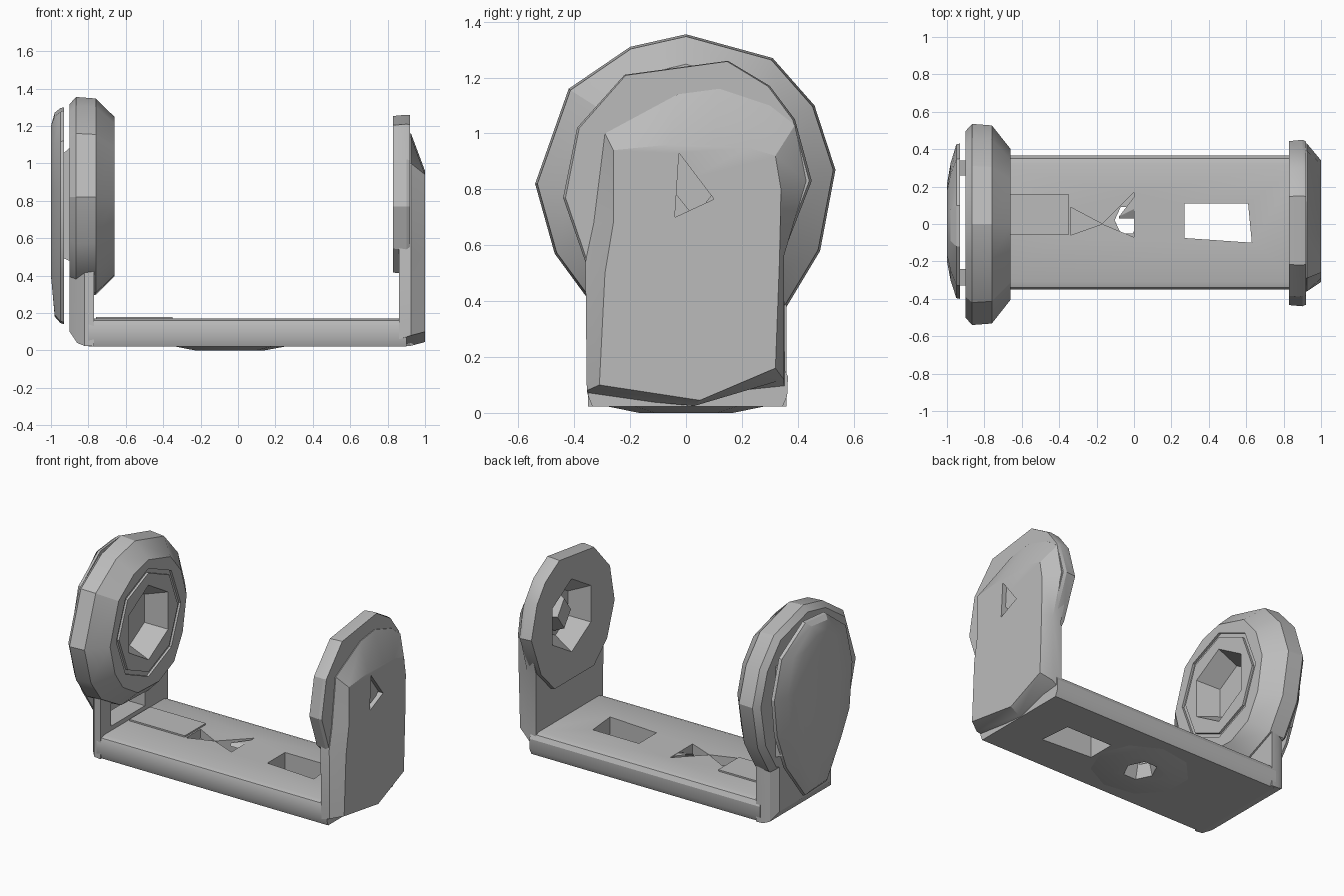
import bpy, bmesh
from math import cos, sin, pi, radians

cube = bpy.data.objects.get("Cube")
if cube:
    bpy.data.objects.remove(cube, do_unlink=True)

grey = bpy.data.materials.new("plain grey")
grey.use_nodes = True
grey.diffuse_color = (0.5, 0.5, 0.5, 1)
grey.node_tree.nodes["Principled BSDF"].inputs["Base Color"].default_value = (0.5, 0.5, 0.5, 1)


def loft(name, loops):
    """Closed solid through rings of 3D points, all with equal counts."""
    bm = bmesh.new()
    rings = [[bm.verts.new(p) for p in ring] for ring in loops]
    n = len(rings[0])
    for a, b in zip(rings, rings[1:]):
        for i in range(n):
            j = (i + 1) % n
            bm.faces.new((a[i], a[j], b[j], b[i]))
    bm.faces.new(rings[0])
    bm.faces.new(rings[-1])
    bmesh.ops.recalc_face_normals(bm, faces=bm.faces)
    mesh = bpy.data.meshes.new(name)
    bm.to_mesh(mesh)
    bm.free()
    obj = bpy.data.objects.new(name, mesh)
    bpy.context.collection.objects.link(obj)
    mesh.materials.append(grey)
    return obj


def at_x(x, outline, scale_y=1.0, scale_z=None, centre=(0, 0.82)):
    cy, cz = centre
    sz = scale_y if scale_z is None else scale_z
    return [(x, cy + (y - cy) * scale_y, cz + (z - cz) * sz) for y, z in outline]


def at_z(z, outline):
    return [(x, y, z) for x, y in outline]


def rect(a0, a1, b0, b1):
    return [(a0, b0), (a1, b0), (a1, b1), (a0, b1)]


def ngon(n, ra, rb, ca=0.0, cb=0.0, turn=0.0):
    return [(ca + ra * cos(turn + 2 * pi * i / n), cb + rb * sin(turn + 2 * pi * i / n)) for i in range(n)]


def cut(obj, cutter):
    """Subtract a closed solid and discard it."""
    cutter.hide_render = True
    mod = obj.modifiers.new("cut", 'BOOLEAN')
    mod.operation = 'DIFFERENCE'
    mod.solver = 'EXACT'
    mod.object = cutter
    bpy.context.view_layer.objects.active = obj
    bpy.ops.object.modifier_apply(modifier=mod.name)
    bpy.data.objects.remove(cutter, do_unlink=True)


def smooth(obj, angle=24):
    bpy.ops.object.select_all(action='DESELECT')
    obj.select_set(True)
    bpy.context.view_layer.objects.active = obj
    bpy.ops.object.shade_smooth_by_angle(angle=radians(angle))


# Base bar with rounded long edges
bar = [(-.335, .022), (.345, .022), (.362, .06), (.365, .13), (.35, .16), (.32, .17),
       (-.31, .17), (-.34, .16), (-.35, .13), (-.35, .06)]
base = loft("base_bar", [at_x(-.8, bar), at_x(.9, bar)])
window = [(.27, -.075), (.63, -.1), (.61, .11), (.27, .11)]
cut(base, loft("window_cutter", [at_z(-.1, window), at_z(.3, window)]))

# Shallow boss under the base
boss = loft("bottom_boss", [at_z(0, ngon(9, .19, .17, -.05)), at_z(.024, ngon(9, .32, .29, -.05))])
for part in (base, boss):
    cut(part, loft("hole_cutter", [at_z(-.02, ngon(6, .1, .12, -.03, .02)),
                                   at_z(.1, ngon(6, .06, .075, -.04, .02))]))

# Bow-tie opening on the top of the base
wedge = [(-.17, 0), (0, -.07), (0, .17)]
cut(base, loft("wedge_cutter", [at_z(.085, wedge), at_z(.3, wedge)]))
left_wedge = [(-.34, -.06), (-.17, 0), (-.34, .09)]
cut(base, loft("notch_cutter", [at_z(.11, left_wedge), at_z(.3, left_wedge)]))
loft("bow_tie_fin", [at_z(.15, [(-.08, .03), (0, .03), (0, .07)]),
                     at_z(.168, [(-.08, .04), (.02, .09), (.02, .17)])])
loft("top_plate", [at_z(.165, rect(-.76, -.35, -.06, .16)), at_z(.18, rect(-.76, -.35, -.06, .16))])

# Small end plate at +x, with a raised outer face and clipped lower corners
back = [(-.35, .06), (.02, .025), (.355, .06), (.35, .56), (.43, .83), (.39, 1.03), (.3, 1.1),
        (.12, 1.16), (-.03, 1.14), (-.29, 1.0), (-.33, .68), (-.36, .54)]
middle = [(-.355, .08), (.03, .025), (.35, .12)] + back[3:]
face = [(-.31, .1), (.05, .045), (.32, .16), (.335, .56), (.34, .8), (.32, .92), (.22, .95),
        (.1, .96), (-.06, .96), (-.26, .94), (-.26, .68), (-.29, .5)]
plate = loft("small_end_plate", [at_x(.86, back), at_x(.925, middle), at_x(1, face)])

# Small disc behind the plate
rim = [(.2, .41), (.345, .56), (.45, .83), (.39, 1.05), (.3, 1.17), (.15, 1.26),
       (-.22, 1.21), (-.39, 1.02), (-.44, .77), (-.36, .54), (-.22, .41)]
disc = loft("small_end_disc", [at_x(.83, rim, .985), at_x(.9, rim), at_x(.92, rim, .98, .995)])
socket = ngon(6, .24, .25, .02, .84, pi / 6)
for part in (plate, disc):
    cut(part, loft("socket_cutter", [at_x(.82, socket), at_x(.955, socket, .65)]))
slot = [(-.04, .7), (.1, .765), (-.025, .93)]
cut(plate, loft("slot_cutter", [at_x(.9, slot), at_x(1.1, slot)]))
loft("small_socket_pin", [at_x(.87, ngon(4, .07, .1, .04, .85)), at_x(.97, ngon(4, .12, .15, .03, .85))])

# Large end at -x: arm with clipped outer corners and an opening
arm = loft("large_end_arm", [at_x(-.9, rect(-.24, .3, .1, .5)), at_x(-.86, rect(-.3, .345, .04, .5)),
                             at_x(-.82, rect(-.345, .36, .024, .5)), at_x(-.77, rect(-.35, .36, .022, .5))])
gap = rect(-.24, .12, .2, .35)
cut(arm, loft("gap_cutter", [at_x(-1, gap), at_x(-.6, gap)]))

# Large disc with a bevelled inner face, a ring groove and a six-sided well
wheel = [(-.54, .82), (-.42, 1.16), (-.2, 1.31), (0, 1.355), (.31, 1.27), (.46, 1.1), (.535, .87),
         (.48, .58), (.36, .38), (.15, .29), (-.15, .3), (-.36, .42), (-.47, .57)]
drum = loft("large_disc", [at_x(-.9, wheel, .93), at_x(-.865, wheel), at_x(-.76, wheel, .985),
                           at_x(-.66, wheel, .75, .8)])
well = ngon(6, .24, .25, 0, .83, pi / 6)
cut(drum, loft("well_cutter", [at_x(-.8, well, .75), at_x(-.64, well, 1.03)]))
groove = loft("groove_cutter", [at_x(-.675, ngon(8, .34, .36, 0, .83)), at_x(-.6, ngon(8, .34, .36, 0, .83))])
cut(groove, loft("groove_core", [at_x(-.7, ngon(8, .31, .33, 0, .83)), at_x(-.5, ngon(8, .31, .33, 0, .83))]))
cut(drum, groove)
dish = ngon(8, .3, .34, 0, .83)
cut(drum, loft("dish_cutter", [at_x(-.95, dish, 1.2), at_x(-.87, dish, .8)]))

# Outer cap, domed across its width, with a tongue at the bottom
cap = [(-.12, .15), (.1, .14), (.3, .4), (.4, .65), (.43, .9), (.35, 1.15), (.1, 1.3), (-.12, 1.28),
       (-.33, 1.12), (-.4, .85), (-.37, .55), (-.29, .4)]
cap_face = [(y * .5, min(max(z, .4), 1.2)) for y, z in cap]
loft("outer_cap", [at_x(-.93, cap), at_x(-.95, cap, .99), at_x(-.98, cap, .76, .94), at_x(-1, cap_face)])
for side, y0, y1 in (("back", .26, .34), ("front", -.33, -.24)):
    loft(side + "_cap_spacer", [at_x(-.95, rect(y0, y1, .5, 1.04)), at_x(-.88, rect(y0, y1, .47, 1.1))])

for obj in list(bpy.context.scene.objects):
    if obj.type == 'MESH':
        smooth(obj)
